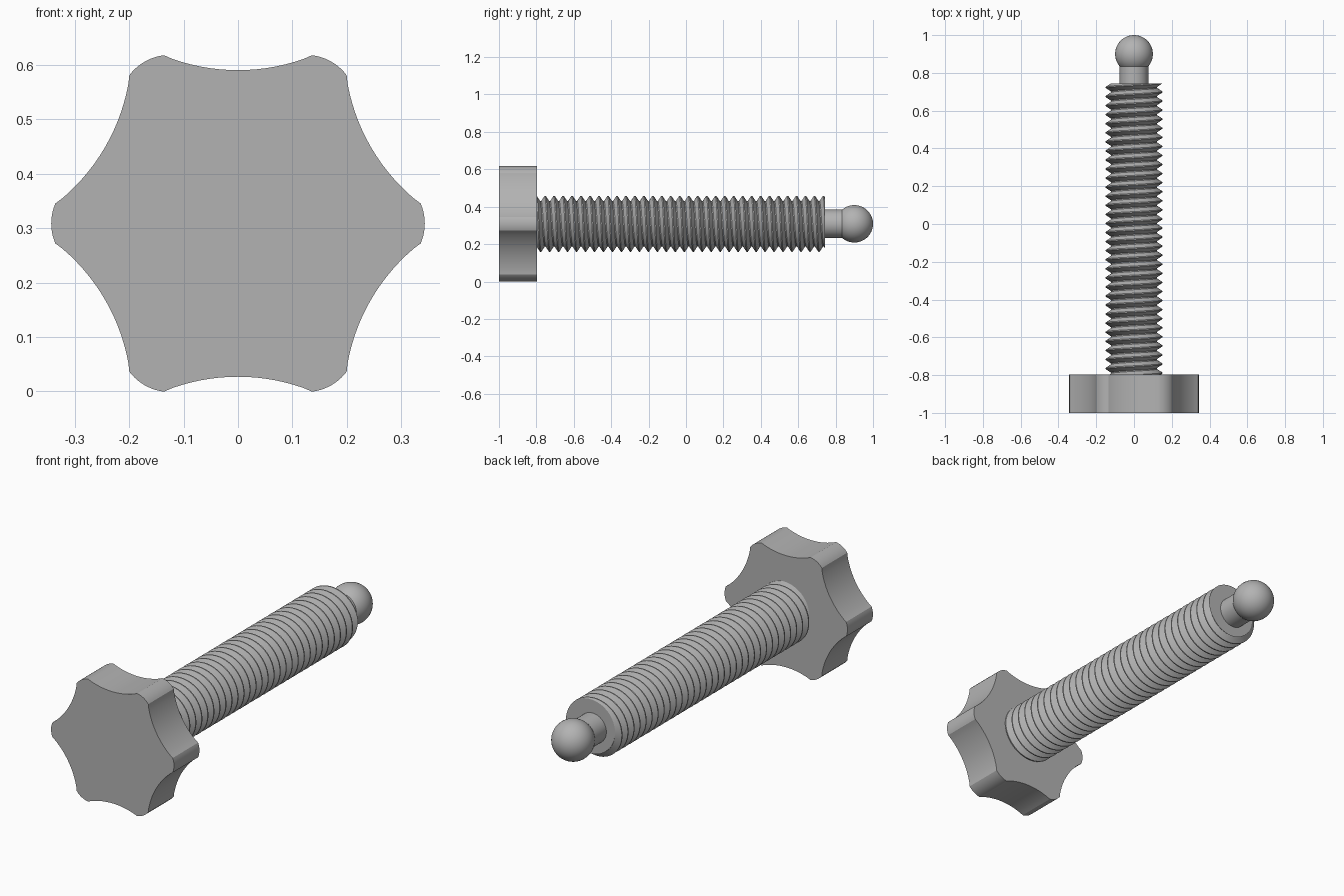
import bpy, bmesh
from math import sin, cos, pi, radians, asin, sqrt
from mathutils import Matrix, Vector

cube = bpy.data.objects.get("Cube")
if cube:
    bpy.data.objects.remove(cube, do_unlink=True)

AXIS_Z = 0.3085
steel = bpy.data.materials.new("plain grey")
steel.use_nodes = True
grey = (0.45, 0.45, 0.45, 1)
steel.diffuse_color = grey
steel.node_tree.nodes["Principled BSDF"].inputs["Base Color"].default_value = grey


def finish(bm, name):
    """Turn a bmesh built around the y axis into a shaded object."""
    bmesh.ops.recalc_face_normals(bm, faces=bm.faces)
    mesh = bpy.data.meshes.new(name)
    bm.to_mesh(mesh)
    bm.free()
    mesh.materials.append(steel)
    ob = bpy.data.objects.new(name, mesh)
    bpy.context.collection.objects.link(ob)
    ob.location.z = AXIS_Z
    bpy.ops.object.select_all(action="DESELECT")
    ob.select_set(True)
    bpy.context.view_layer.objects.active = ob
    bpy.ops.object.shade_smooth_by_angle(angle=radians(20))
    return ob


def arc(centre, radius, facing, half, steps, flip=1):
    """Points on an arc about a centre lying at distance centre along facing."""
    pts = []
    for i in range(steps + 1):
        a = half * (2 * i / steps - 1) * flip
        u, v = centre + flip * radius * cos(a), flip * radius * sin(a)
        pts.append((u * cos(facing) - v * sin(facing), u * sin(facing) + v * cos(facing)))
    return pts


# Six-lobed knob: convex lobe tips joined by shallow concave flutes
lobe_r, lobe_half = 0.0935, 0.0367
flute_r, flute_half = 0.361, 0.1365
outline = []
for k in range(6):
    a = k * pi / 3
    outline += arc(0.343 - lobe_r, lobe_r, a, asin(lobe_half / lobe_r), 10)
    outline += arc(0.2815 + flute_r, flute_r, a + pi / 6,
                   asin(flute_half / flute_r), 16, flip=-1)[1:-1]
bm = bmesh.new()
face = bm.faces.new([bm.verts.new((x, -1, z)) for x, z in outline])
ext = bmesh.ops.extrude_face_region(bm, geom=[face])
bmesh.ops.translate(bm, vec=(0, 0.203, 0),
                    verts=[g for g in ext["geom"] if isinstance(g, bmesh.types.BMVert)])
finish(bm, "knob")

# Threaded shaft: a helical ridge profile, each turn welded to the next
PITCH, TURNS, STEPS = 0.048, 36, 48
START, END = -0.85, 0.743
ridge = [(-0.06, 0.15), (0.06, 0.15), (0.44, 0.122), (0.56, 0.122)]
first = 0.735 - PITCH * (TURNS - 2 + 0.75)
bm = bmesh.new()
rows = []
for k in range(TURNS * STEPS + 1):
    t = k / STEPS
    rows.append([bm.verts.new((r * cos(2 * pi * t), first + PITCH * (t + h),
                               -r * sin(2 * pi * t))) for h, r in ridge])
for k in range(TURNS * STEPS):
    for j in range(len(ridge)):
        if j + 1 < len(ridge):
            c, d = rows[k + 1][j + 1], rows[k][j + 1]
        elif k + 1 + STEPS < len(rows):
            c, d = rows[k + 1 + STEPS][0], rows[k + STEPS][0]
        else:
            continue
        bm.faces.new((rows[k][j], rows[k + 1][j], c, d))
# Trim both ends flat and cap them
for y, side in ((START, -1), (END, 1)):
    cut = bmesh.ops.bisect_plane(bm, geom=bm.verts[:] + bm.edges[:] + bm.faces[:],
                                 plane_co=(0, y, 0), plane_no=(0, side, 0),
                                 clear_outer=True)
    rim = [e for e in bm.edges if e.is_boundary
           and all(abs(v.co.y - y) < 1e-4 for v in e.verts)]
    bmesh.ops.edgeloop_fill(bm, edges=rim)
finish(bm, "threaded_shaft")

# Neck between the shaft and the ball
bm = bmesh.new()
bmesh.ops.create_cone(bm, cap_ends=True, segments=48, radius1=0.076, radius2=0.076, depth=0.15,
                      matrix=Matrix.Translation((0, 0.79, 0)) @ Matrix.Rotation(pi / 2, 4, "X"))
# keep the far cap inside the ball
for v in bm.verts:
    v.co.y = min(v.co.y, 0.835)
finish(bm, "neck")

# Ball tip
bm = bmesh.new()
bmesh.ops.create_uvsphere(bm, u_segments=48, v_segments=28, radius=0.1,
                          matrix=Matrix.Translation((0, 0.9, 0)) @ Matrix.Rotation(pi / 2, 4, "X"))
finish(bm, "ball_tip")
